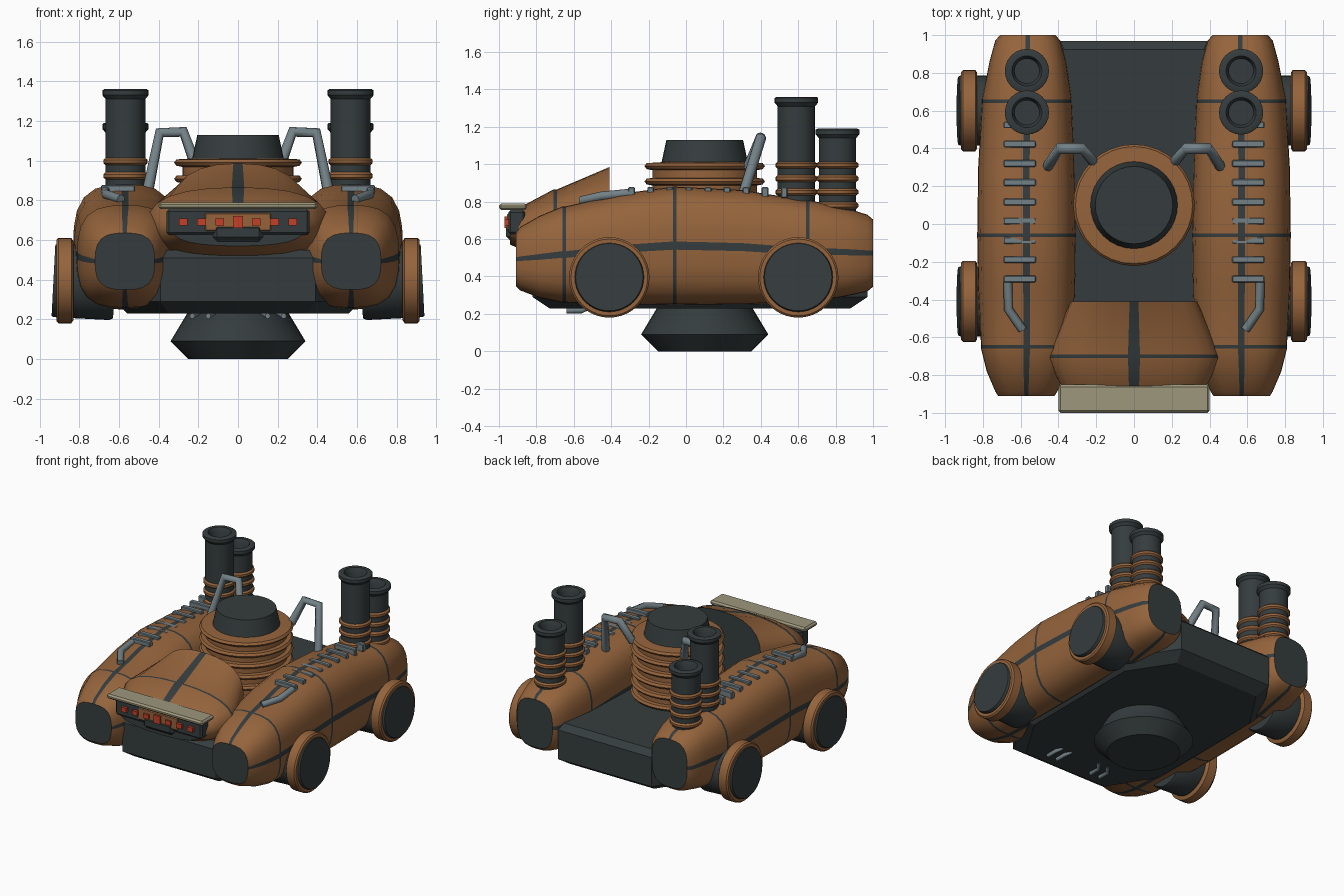
import bpy, bmesh, math
from mathutils import Vector

cube = bpy.data.objects.get("Cube")
if cube:
    bpy.data.objects.remove(cube, do_unlink=True)


def material(name, rgb):
    m = bpy.data.materials.new(name)
    m.use_nodes = True
    m.diffuse_color = (*rgb, 1)
    m.node_tree.nodes["Principled BSDF"].inputs["Base Color"].default_value = (*rgb, 1)
    return m


ORANGE = material("burnt orange", (0.30, 0.127, 0.045))
DARK = material("charcoal", (0.036, 0.046, 0.048))
GREY = material("steel grey", (0.17, 0.22, 0.24))
BEIGE = material("pale khaki", (0.34, 0.31, 0.20))
RED = material("lamp red", (0.55, 0.05, 0.022))


def finish(bm, name, mats, angle=35, loc=(0, 0, 0), rot=(0, 0, 0)):
    bmesh.ops.recalc_face_normals(bm, faces=bm.faces)
    mesh = bpy.data.meshes.new(name)
    bm.to_mesh(mesh)
    bm.free()
    for m in mats:
        mesh.materials.append(m)
    ob = bpy.data.objects.new(name, mesh)
    bpy.context.collection.objects.link(ob)
    ob.location, ob.rotation_euler = loc, rot
    if angle:
        bpy.ops.object.select_all(action='DESELECT')
        ob.select_set(True)
        bpy.context.view_layer.objects.active = ob
        bpy.ops.object.shade_smooth_by_angle(angle=math.radians(angle))
    return ob


def bridge(bm, a, b, mats):
    n = len(a)
    for i in range(n):
        j = (i + 1) % n
        bm.faces.new((a[i], a[j], b[j], b[i])).material_index = mats(i)


def lathe(name, profile, mat, loc, rot=(0, 0, 0), segs=32):
    """Closed solid of revolution about local z from (radius, height) points."""
    bm = bmesh.new()
    rings = [[bm.verts.new((r * math.cos(t), r * math.sin(t), z))
              for t in (2 * math.pi * k / segs for k in range(segs))] for r, z in profile]
    for a, b in zip(rings, rings[1:]):
        bridge(bm, a, b, lambda i: 0)
    bm.faces.new(rings[0])
    bm.faces.new(rings[-1])
    return finish(bm, name, [mat], loc=loc, rot=rot)


def box(name, lo, hi, mat, bevel=0.0):
    bm = bmesh.new()
    bmesh.ops.create_cube(bm, size=1)
    for v in bm.verts:
        v.co = [(l + h) / 2 + c * (h - l) for c, l, h in zip(v.co, lo, hi)]
    if bevel:
        bmesh.ops.bevel(bm, geom=bm.edges[:], offset=bevel, segments=1, affect='EDGES')
    return finish(bm, name, [mat], angle=0)


def tube(name, points, radius, mat):
    """Bent eight-sided rod through the given points."""
    curve = bpy.data.curves.new(name, 'CURVE')
    curve.dimensions = '3D'
    curve.bevel_depth, curve.bevel_resolution, curve.use_fill_caps = radius, 2, True
    spline = curve.splines.new('POLY')
    spline.points.add(len(points) - 1)
    for p, co in zip(spline.points, points):
        p.co = (*co, 1)
    curve.materials.append(mat)
    ob = bpy.data.objects.new(name, curve)
    bpy.context.collection.objects.link(ob)
    bpy.ops.object.select_all(action='DESELECT')
    ob.select_set(True)
    bpy.context.view_layer.objects.active = ob
    bpy.ops.object.convert(target='MESH')


QUADRANT = (4, 18, 32, 45, 58, 72, 86)
STEPS = len(QUADRANT)


def shell(name, sections, power, seams, stripes):
    """Loft of rounded-square sections (y, x_in, x_out, z_low, z_high) with dark seams and stripes."""
    rows = []
    for y, *rest in sections:
        if y in seams:
            rows += [(y - 0.009, *rest), (y + 0.009, *rest)]
        else:
            rows.append((y, *rest))
    bm = bmesh.new()
    rings = []
    for y, x0, x1, z0, z1 in rows:
        ring = []
        for q in range(4):
            for deg in QUADRANT:
                t = math.radians(deg + 90 * q)
                c, s = math.cos(t), math.sin(t)
                r = (abs(c) ** power + abs(s) ** power) ** (-1 / power)
                ring.append(bm.verts.new(((x0 + x1) / 2 + r * c * (x1 - x0) / 2, y,
                                          (z0 + z1) / 2 + r * s * (z1 - z0) / 2)))
        rings.append(ring)
    for k, (a, b) in enumerate(zip(rings, rings[1:])):
        seam = rows[k + 1][0] - rows[k][0] < 0.0185
        bridge(bm, a, b, lambda i: int(
            seam or (i % STEPS == STEPS - 1 and i // STEPS in stripes)))
    for ring in (rings[0], rings[-1]):
        bm.faces.new(ring).material_index = 1
    return finish(bm, name, [ORANGE, DARK], 30)


# Hull: eight-sided plan with chamfered bottom and top edges
bm = bmesh.new()
PLAN = [(0.39, 0.97), (0.62, 0.62), (0.62, -0.45), (0.39, -0.82)]
PLAN += [(-x, y) for x, y in reversed(PLAN)]
levels = []
for z, inset in ((0.23, 0.1), (0.29, 0), (0.51, 0), (0.55, 0.05)):
    levels.append([bm.verts.new((x * (1 - inset), 0.07 + (y - 0.07) * (1 - inset), z))
                   for x, y in PLAN])
for a, b in zip(levels, levels[1:]):
    bridge(bm, a, b, lambda i: 0)
bm.faces.new(levels[0])
bm.faces.new(levels[-1])
finish(bm, "hull", [DARK], 0)

# Flared base under the hull and the ringed central tower
CENTRE = (0, 0.1, 0)
lathe("base_thruster", [(0.25, 0), (0.34, 0.09), (0.25, 0.24), (0.25, 0.3)], DARK, CENTRE)
lathe("tower_body", [(0.28, 0.5), (0.28, 1.0)], ORANGE, CENTRE)
for k in range(6):
    z = 0.99 - 0.082 * k
    lathe("tower_ring", [(0.27, z - 0.024), (0.31, z - 0.016), (0.322, z),
                         (0.31, z + 0.016), (0.215, z + 0.022)], ORANGE, CENTRE)
lathe("tower_cap", [(0.235, 0.99), (0.205, 1.13), (0.19, 1.13)], DARK, CENTRE)

# Front hood, seamed across and striped along the middle
shell("front_hood", [(-0.94, -0.33, 0.33, 0.57, 0.74), (-0.85, -0.39, 0.39, 0.53, 0.79),
                     (-0.7, -0.455, 0.455, 0.5, 0.865), (-0.41, -0.335, 0.335, 0.5, 0.985)],
      2.5, (-0.7,), (0,))

# Face: visor, dark lamp bar, nose and lamps
box("visor", (-0.4, -1.0, 0.755), (0.4, -0.85, 0.79), BEIGE, 0.012)
box("lamp_bar", (-0.36, -0.95, 0.625), (0.36, -0.86, 0.755), DARK, 0.012)
box("nose_bridge", (-0.17, -0.956, 0.64), (0.17, -0.86, 0.74), ORANGE, 0.01)
box("nose", (-0.135, -0.962, 0.585), (0.135, -0.86, 0.69), DARK, 0.03)
for k in range(-3, 4):
    w, h = (0.026, 0.03) if k == 0 else (0.022, 0.017)
    box("lamp", (0.092 * k - w, -0.97, 0.69 - h), (0.092 * k + w, -0.93, 0.69 + h), RED)

POD = [(-0.91, 0.42, 0.72, 0.35, 0.635), (-0.885, 0.405, 0.735, 0.325, 0.665),
       (-0.78, 0.36, 0.78, 0.285, 0.725), (-0.65, 0.325, 0.81, 0.26, 0.775),
       (-0.35, 0.312, 0.825, 0.252, 0.842), (-0.06, 0.308, 0.83, 0.25, 0.88),
       (0.3, 0.315, 0.825, 0.252, 0.862), (0.65, 0.33, 0.805, 0.26, 0.808),
       (0.86, 0.36, 0.765, 0.295, 0.765), (0.97, 0.39, 0.735, 0.32, 0.73),
       (1.0, 0.415, 0.71, 0.345, 0.705)]

for side in (-1, 1):
    tag = "left" if side > 0 else "right"

    # Side pod with seams and four long stripes
    shell(tag + "_pod", [(y, *sorted((side * a, side * b)), lo, hi) for y, a, b, lo, hi in POD],
          3, (-0.65, -0.06, 0.65), range(4))

    # Wheels with tilted hubs
    for end, y in (("front", -0.41), ("rear", 0.6)):
        turn = (0, side * math.pi / 2, 0)
        lathe(f"{tag}_{end}_wheel", [(0.2, 0.83), (0.215, 0.84), (0.215, 0.905), (0.205, 0.915)],
              ORANGE, (0, y, 0.395), turn, 40)
        lathe(f"{tag}_{end}_hub", [(0.175, -0.28), (0.185, -0.26), (0.185, 0.02), (0.18, 0.03)],
              DARK, (side * 0.9, y, 0.395), (0, side * math.radians(87), 0), 40)

    # Exhaust stacks with hollow mouths and banded feet
    for end, y, top, bands in (("tall", 0.59, 1.36, 3), ("short", 0.81, 1.19, 4)):
        spot = (side * 0.567, y, 0)
        lathe(f"{tag}_{end}_stack", [(0.1, 0.65), (0.1, top - 0.05), (0.117, top - 0.03),
                                     (0.117, top - 0.006), (0.107, top), (0.08, top),
                                     (0.065, top - 0.03), (0.065, top - 0.12)], DARK, spot, segs=24)
        for k in range(bands):
            z = 0.995 - 0.072 * k
            lathe(f"{tag}_{end}_stack_band", [(0.098, z - 0.02), (0.112, z - 0.008),
                                              (0.112, z + 0.008), (0.098, z + 0.02)],
                  ORANGE, spot, segs=24)

    # Rungs along the pod top and the bent rail in front of them
    for k in range(9):
        y = 0.525 - 0.102 * k
        x0, x1 = sorted((side * 0.52, side * 0.69))
        box(tag + "_rung", (x0, y - 0.018, 0.82), (x1, y + 0.018, 0.877), GREY, 0.005)
    tube(tag + "_rail", [(side * 0.668, -0.3, 0.845), (side * 0.665, -0.45, 0.83),
                         (side * 0.59, -0.56, 0.805)], 0.024, GREY)

    # Arched strut from pod to tower
    tube(tag + "_strut", [(side * 0.46, 0.3, 0.82), (side * 0.395, 0.4, 1.14),
                          (side * 0.275, 0.4, 1.145), (side * 0.215, 0.33, 0.98)], 0.029, GREY)

    # Small bent rods under the hull
    for x in (0.15, 0.23):
        tube(tag + "_under_rod", [(side * x, -0.64, 0.217), (side * x, -0.56, 0.217),
                                  (side * (x - 0.03), -0.52, 0.235)], 0.014, GREY)
